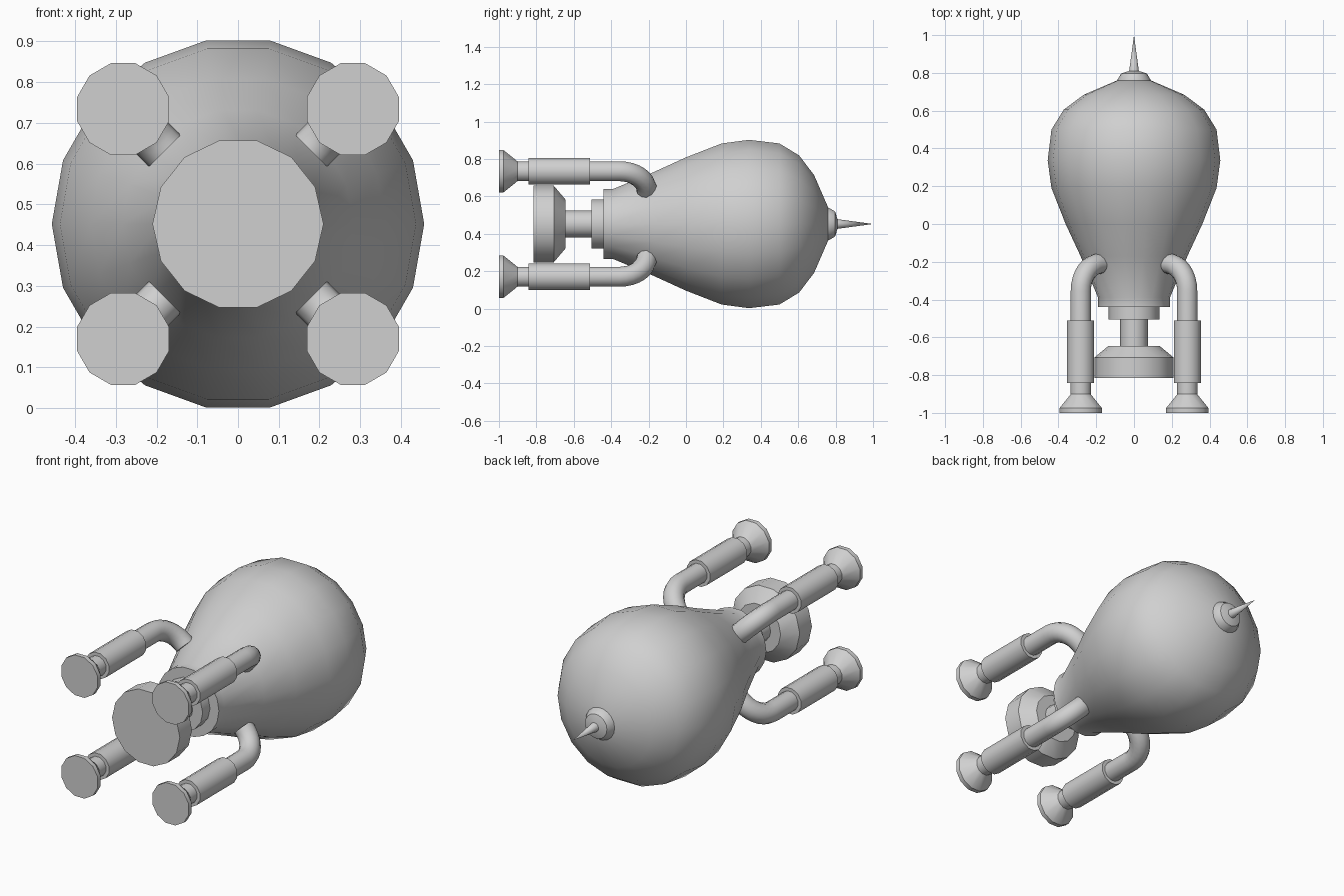
import bpy, bmesh
from math import cos, sin, pi, radians, sqrt
from mathutils import Vector

cube = bpy.data.objects.get("Cube")
if cube:
    bpy.data.objects.remove(cube)

AXIS_Z = 0.452     # height of the long axis
OFFSET = 0.282     # thruster distance from the axis in x and z

grey = bpy.data.materials.new("plain grey")
grey.use_nodes = True
grey.diffuse_color = (0.63, 0.63, 0.63, 1)
grey.node_tree.nodes["Principled BSDF"].inputs["Base Color"].default_value = (0.63, 0.63, 0.63, 1)


def skin(name, rings):
    """Join rings of points into a closed, smoothed solid."""
    bm = bmesh.new()
    loops = [[bm.verts.new(p) for p in ring] for ring in rings]
    n = len(loops[0])
    for a, b in zip(loops, loops[1:]):
        for i in range(n):
            j = (i + 1) % n
            bm.faces.new((a[i], a[j], b[j], b[i]))
    bm.faces.new(loops[0])
    bm.faces.new(loops[-1])
    bmesh.ops.remove_doubles(bm, verts=bm.verts, dist=1e-5)
    bmesh.ops.recalc_face_normals(bm, faces=bm.faces)
    mesh = bpy.data.meshes.new(name)
    bm.to_mesh(mesh)
    bm.free()
    mesh.materials.append(grey)
    obj = bpy.data.objects.new(name, mesh)
    bpy.context.collection.objects.link(obj)
    bpy.ops.object.select_all(action='DESELECT')
    obj.select_set(True)
    bpy.context.view_layer.objects.active = obj
    bpy.ops.object.shade_smooth_by_angle(angle=radians(35))
    return obj


def lathe(name, profile, sides, x=0, z=AXIS_Z, turn=0):
    """Turn a (y, radius) profile about a line along y."""
    angles = [2 * pi * i / sides + turn for i in range(sides)]
    return skin(name, [[(x + r * cos(a), y, z + r * sin(a)) for a in angles]
                       for y, r in profile])


def bent_pipe(name, x, z, start, bend_y, bend, radius, sides=12):
    """Pipe running back along y, then turning in towards the long axis."""
    inward = Vector((-x, 0, AXIS_Z - z)).normalized()
    back = Vector((0, 1, 0))
    across = inward.cross(back)
    base = Vector((x, bend_y, z))
    path = [(Vector((x, start, z)), inward)]
    for k in range(9):
        t = k * pi / 16
        centre = base + back * bend * sin(t) + inward * bend * (1 - cos(t))
        path.append((centre, inward * cos(t) - back * sin(t)))
    angles = [2 * pi * i / sides for i in range(sides)]
    return skin(name, [[c + radius * (n * cos(a) + across * sin(a)) for a in angles]
                       for c, n in path])


# Pear-shaped hull with its straight front rim
lathe("hull", [(-0.44, 0.19), (-0.39, 0.19), (-0.17, 0.283), (0, 0.362),
               (0.19, 0.437), (0.337, 0.457), (0.5, 0.437), (0.605, 0.372),
               (0.685, 0.265), (0.76, 0.09)], 18)

# Tail cap and spike
lathe("tail_cap", [(0.74, 0.09), (0.76, 0.09), (0.797, 0.068), (0.81, 0.026)], 18)
lathe("tail_spike", [(0.8, 0.027), (1.0, 0)], 12)

# Main engine: collar, neck and bell
lathe("engine_collar", [(-0.505, 0.135), (-0.43, 0.135)], 14)
lathe("engine_neck", [(-0.66, 0.073), (-0.49, 0.073)], 14)
lathe("engine_bell", [(-0.815, 0.21), (-0.707, 0.21), (-0.645, 0.135)], 14)

# Four thrusters around the axis
for side, sx in (("left", 1), ("right", -1)):
    for level, sz in (("upper", 1), ("lower", -1)):
        x, z = sx * OFFSET, AXIS_Z + sz * OFFSET
        tag = f"{level}_{side}_thruster"
        lathe(tag + "_nozzle", [(-1, 0.1165), (-0.975, 0.1165), (-0.9, 0.054)],
              12, x, z, pi / 12)
        lathe(tag + "_sleeve", [(-0.842, 0.074), (-0.512, 0.074)], 12, x, z, pi / 12)
        bent_pipe(tag + "_pipe", x, z, -0.91, -0.355, 0.145, 0.055)
